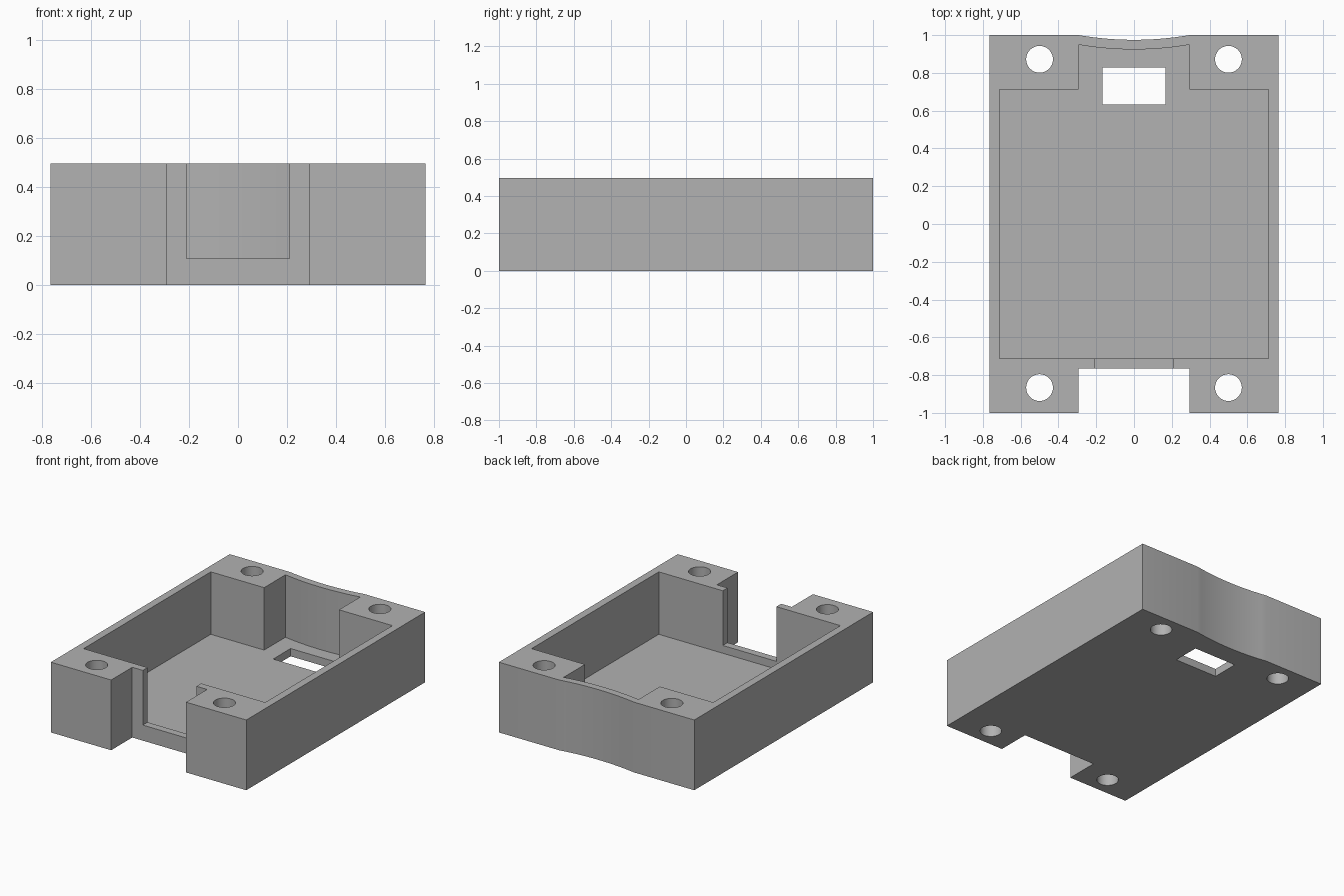
import bpy
import bmesh
import math

cube = bpy.data.objects.get("Cube")
if cube:
    bpy.data.objects.remove(cube, do_unlink=True)

HALF_W, HALF_L, HEIGHT = 0.765, 1.0, 0.497
FLOOR, SILL = 0.055, 0.11
CAVITY_X, CAVITY_Y = 0.711, 0.711
BAY = 0.293            # half width of the front notch and the rear bay
ARC_DEPTH = 0.025

grey = bpy.data.materials.new("grey plastic")
grey.use_nodes = True
grey.diffuse_color = (0.445, 0.445, 0.445, 1)
grey.node_tree.nodes["Principled BSDF"].inputs["Base Color"].default_value = grey.diffuse_color


def prism(name, outline, z0, z1):
    """Extrude a counter-clockwise outline from z0 to z1."""
    bm = bmesh.new()
    base = bm.faces.new([bm.verts.new((x, y, z0)) for x, y in outline])
    top = bmesh.ops.extrude_face_region(bm, geom=[base])["geom"]
    verts = [v for v in top if isinstance(v, bmesh.types.BMVert)]
    bmesh.ops.translate(bm, verts=verts, vec=(0, 0, z1 - z0))
    bmesh.ops.recalc_face_normals(bm, faces=bm.faces)
    mesh = bpy.data.meshes.new(name)
    bm.to_mesh(mesh)
    bm.free()
    mesh.materials.append(grey)
    obj = bpy.data.objects.new(name, mesh)
    bpy.context.collection.objects.link(obj)
    return obj


def rect(x0, x1, y0, y1):
    return [(x0, y0), (x1, y0), (x1, y1), (x0, y1)]


def circle(cx, cy, r, n=32):
    return [(cx + r * math.cos(2 * math.pi * i / n),
             cy + r * math.sin(2 * math.pi * i / n)) for i in range(n)]


def rear_arc(y, n=16):
    """Shallow inward arc across the rear bay, running from +x to -x."""
    radius = (BAY ** 2 + ARC_DEPTH ** 2) / (2 * ARC_DEPTH)
    half = math.asin(BAY / radius)
    points = []
    for i in range(n + 1):
        a = half * (1 - 2 * i / n)
        points.append((radius * math.sin(a),
                       y - ARC_DEPTH + radius * (1 - math.cos(a))))
    return points


def cut(body, cutter):
    cutter.hide_render = True
    mod = body.modifiers.new(cutter.name, "BOOLEAN")
    mod.operation = "DIFFERENCE"
    mod.solver = "EXACT"
    mod.object = cutter
    bpy.context.view_layer.objects.active = body
    bpy.ops.object.modifier_apply(modifier=mod.name)
    bpy.data.objects.remove(cutter, do_unlink=True)


# Outer block with front notch and curved rear wall
NOTCH_Y = -0.764
body = prism("enclosure_tray", [
    (-HALF_W, -HALF_L), (-BAY, -HALF_L), (-BAY, NOTCH_Y), (BAY, NOTCH_Y),
    (BAY, -HALF_L), (HALF_W, -HALF_L), (HALF_W, HALF_L),
    *rear_arc(HALF_L), (-HALF_W, HALF_L)], 0, HEIGHT)

# Main cavity with the rear bay
cut(body, prism("cavity_cutter", [
    (-CAVITY_X, -CAVITY_Y), (CAVITY_X, -CAVITY_Y), (CAVITY_X, CAVITY_Y),
    (BAY, CAVITY_Y), *rear_arc(0.949), (-BAY, CAVITY_Y),
    (-CAVITY_X, CAVITY_Y)], FLOOR, 1))

# Front opening above the sill
cut(body, prism("opening_cutter", rect(-0.21, 0.21, -0.9, -0.6), SILL, 1))

# Rectangular slot through the floor
cut(body, prism("slot_cutter", rect(-0.168, 0.168, 0.633, 0.828), -1, 0.3))

# Screw holes in the four corner blocks
for x in (-0.5, 0.5):
    for y in (-0.866, 0.872):
        cut(body, prism("screw_hole_cutter", circle(x, y, 0.071), -1, 1))

# Smooth curves, sharp corners
bpy.ops.object.select_all(action="DESELECT")
body.select_set(True)
bpy.context.view_layer.objects.active = body
bpy.ops.object.shade_smooth_by_angle(angle=math.radians(30))
